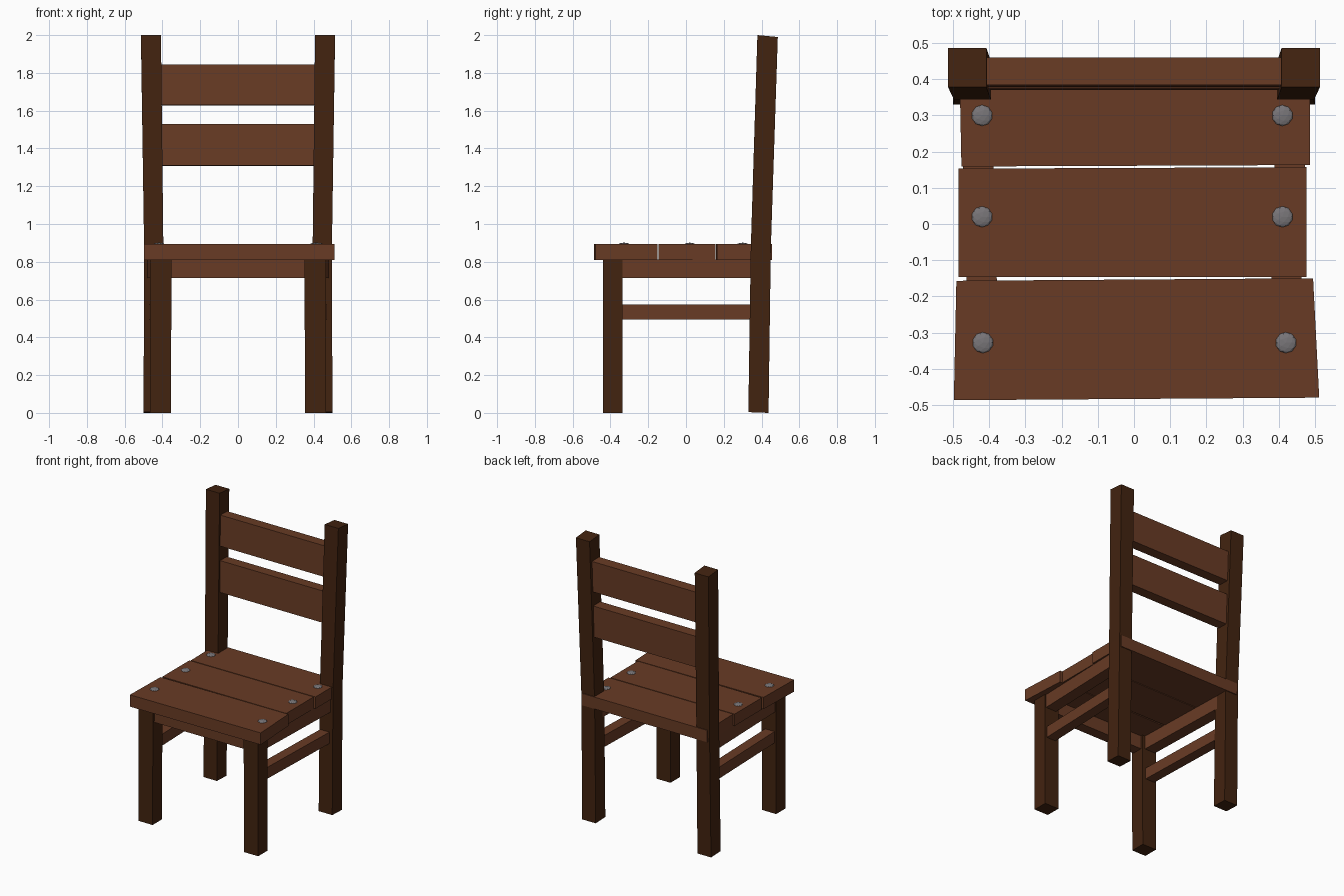
import bpy, bmesh
from mathutils import Matrix

if "Cube" in bpy.data.objects:
    bpy.data.objects.remove(bpy.data.objects["Cube"])


def material(name, rgb):
    m = bpy.data.materials.new(name)
    m.diffuse_color = (*rgb, 1)
    m.use_nodes = True
    m.node_tree.nodes["Principled BSDF"].inputs["Base Color"].default_value = m.diffuse_color
    return m


DARK = material("dark brown wood", (0.055, 0.017, 0.005))
WOOD = material("mid brown wood", (0.14, 0.044, 0.018))
METAL = material("grey metal", (0.19, 0.18, 0.19))


def finish(bm, name, mat):
    bmesh.ops.recalc_face_normals(bm, faces=bm.faces)
    me = bpy.data.meshes.new(name)
    bm.to_mesh(me)
    bm.free()
    me.materials.append(mat)
    ob = bpy.data.objects.new(name, me)
    bpy.context.collection.objects.link(ob)
    return ob


def loft(name, rings, mat):
    """Closed beam through a series of four-cornered sections."""
    bm = bmesh.new()
    vs = [[bm.verts.new(p) for p in ring] for ring in rings]
    for a, b in zip(vs, vs[1:]):
        for i in range(4):
            j = (i + 1) % 4
            bm.faces.new((a[i], a[j], b[j], b[i]))
    bm.faces.new(vs[0])
    bm.faces.new(vs[-1])
    return finish(bm, name, mat)


def upright(name, sections, mat):
    """Sections: x0, x1, y0, y1, z at front, z at back."""
    return loft(name, [[(x0, y0, zf), (x1, y0, zf), (x1, y1, zb), (x0, y1, zb)]
                       for x0, x1, y0, y1, zf, zb in sections], mat)


def plank(name, corners, z0, z1, mat):
    return loft(name, [[(x, y, z) for x, y in corners] for z in (z0, z1)], mat)


for side, s in (("left", -1), ("right", 1)):
    # Legs and leaning back posts
    upright("front_leg_" + side, [
        (s * 0.355, s * 0.465, -0.44, -0.335, 0, 0),
        (s * 0.352, s * 0.465, -0.44, -0.335, 0.815, 0.815)], DARK)
    upright("back_post_" + side, [
        (s * 0.395, s * 0.50, 0.33, 0.437, 0.004, 0),
        (s * 0.395, s * 0.497, 0.343, 0.449, 0.87, 0.87),
        (s * 0.408, s * 0.514, 0.378, 0.486, 2.0, 1.99)], DARK)
    # Side rail under the seat and lower stretcher
    for name, w, z0, z1 in (("seat_rail_", 0.042, 0.715, 0.812),
                            ("stretcher_", 0.036, 0.495, 0.575)):
        plank(name + side, [
            (s * (0.415 - w), -0.36), (s * (0.415 + w), -0.36),
            (s * (0.437 + w), 0.36), (s * (0.437 - w), 0.36)], z0, z1, WOOD)

# Front apron
plank("front_apron", [(-0.37, -0.425), (0.37, -0.425), (0.37, -0.35), (-0.37, -0.35)],
      0.715, 0.812, WOOD)

# Seat planks, slightly uneven
seat = {
    "front": [(-0.498, -0.487), (0.512, -0.48), (0.495, -0.15), (-0.491, -0.157)],
    "middle": [(-0.485, -0.146), (0.477, -0.146), (0.477, 0.157), (-0.485, 0.153)],
    "back": [(-0.477, 0.159), (0.487, 0.163), (0.487, 0.455), (-0.483, 0.455)],
}
for name, corners in seat.items():
    plank("seat_plank_" + name, corners, 0.81, 0.893, WOOD)

# Back slats, tilted with the posts
for name, z0, z1 in (("lower", 1.31, 1.53), ("upper", 1.63, 1.845)):
    rows = []
    for z in (z0, z1):
        yc = 0.397 + (z - 0.87) * 0.0265
        rows.append((-0.43, 0.43, yc - 0.038, yc + 0.038, z, z - 0.002))
    upright("back_slat_" + name, rows, WOOD)

# Flattened bolt heads
for i, (x, y) in enumerate([(-0.42, 0.30), (0.41, 0.30), (-0.42, 0.02),
                            (0.41, 0.02), (-0.418, -0.328), (0.42, -0.328)]):
    bm = bmesh.new()
    bmesh.ops.create_icosphere(
        bm, subdivisions=2, radius=0.029,
        matrix=Matrix.Translation((x, y, 0.893)) @ Matrix.Diagonal((1, 1, 0.28, 1)))
    finish(bm, f"seat_bolt_{i + 1}", METAL)
